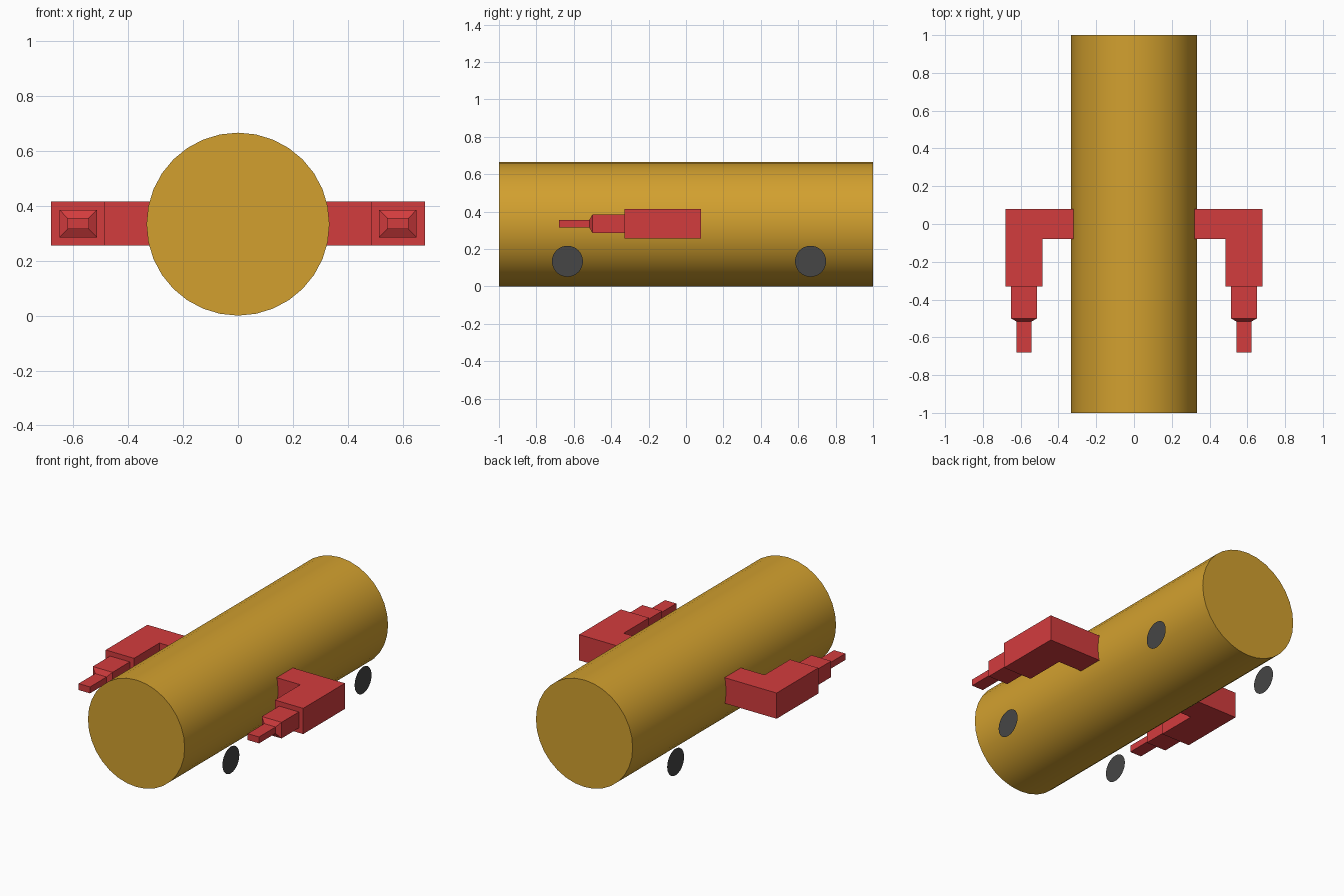
import bpy, bmesh
from math import pi
from mathutils import Matrix, Vector

cube = bpy.data.objects.get("Cube")
if cube:
    bpy.data.objects.remove(cube, do_unlink=True)


def material(name, color):
    mat = bpy.data.materials.new(name)
    mat.use_nodes = True
    mat.diffuse_color = (*color, 1)
    mat.node_tree.nodes["Principled BSDF"].inputs["Base Color"].default_value = (*color, 1)
    return mat


gold = material("gold", (0.645, 0.352, 0.028))
red = material("red", (0.651, 0.045, 0.048))
grey = material("dark_grey", (0.061, 0.061, 0.061))


def finish(bm, name, mat, recalc=True):
    if recalc:
        bmesh.ops.recalc_face_normals(bm, faces=bm.faces)
    mesh = bpy.data.meshes.new(name)
    bm.to_mesh(mesh)
    bm.free()
    mesh.materials.append(mat)
    obj = bpy.data.objects.new(name, mesh)
    bpy.context.collection.objects.link(obj)
    return obj


RADIUS = 0.333
MID_Z = 0.335

# Long cylindrical body lying along y
bpy.ops.mesh.primitive_cylinder_add(vertices=32, radius=RADIUS, depth=2,
                                    location=(0, 0, RADIUS), rotation=(pi / 2, 0, 0))
body = bpy.context.object
body.name = "body"
body.data.materials.append(gold)
bpy.ops.object.shade_smooth_by_angle(angle=pi / 6)


# L-shaped bracket extruded from its plan outline
def bracket(name, side):
    outline = [(0.3, 0.08), (0.68, 0.08), (0.68, -0.33),
               (0.485, -0.33), (0.485, -0.08), (0.3, -0.08)]
    bm = bmesh.new()
    face = bm.faces.new([bm.verts.new((side * x, y, MID_Z - 0.08)) for x, y in outline])
    top = bmesh.ops.extrude_face_region(bm, geom=[face])["geom"]
    bmesh.ops.translate(bm, vec=(0, 0, 0.16),
                        verts=[v for v in top if isinstance(v, bmesh.types.BMVert)])
    finish(bm, name, red)


# Stepped square barrel lofted through rectangular rings
def barrel(name, side):
    sections = [(-0.32, 0.068, 0.05), (-0.5, 0.068, 0.05),
                (-0.517, 0.039, 0.02), (-0.68, 0.039, 0.02)]
    bm = bmesh.new()
    rings = [[bm.verts.new((side * 0.582 + a * w, y, MID_Z + b * h))
              for a, b in ((-1, -1), (1, -1), (1, 1), (-1, 1))]
             for y, w, h in sections]
    for r, s in zip(rings, rings[1:]):
        for i in range(4):
            j = (i + 1) % 4
            bm.faces.new((r[i], r[j], s[j], s[i]))
    bm.faces.new(rings[0])
    bm.faces.new(rings[-1])
    finish(bm, name, red)


# Flat wheel disc facing outward
def wheel(name, side, y):
    bm = bmesh.new()
    place = Matrix.Translation(Vector((side * 0.395, y, 0.134))) @ Matrix.Rotation(side * pi / 2, 4, 'Y')
    bmesh.ops.create_circle(bm, cap_ends=True, segments=32, radius=0.083, matrix=place)
    bm.normal_update()
    for f in bm.faces:
        if f.normal.x * side < 0:
            f.normal_flip()
    finish(bm, name, grey, recalc=False)


for label, side in (("left", 1), ("right", -1)):
    bracket(label + "_arm", side)
    barrel(label + "_barrel", side)
    wheel(label + "_front_wheel", side, -0.634)
    wheel(label + "_back_wheel", side, 0.666)
